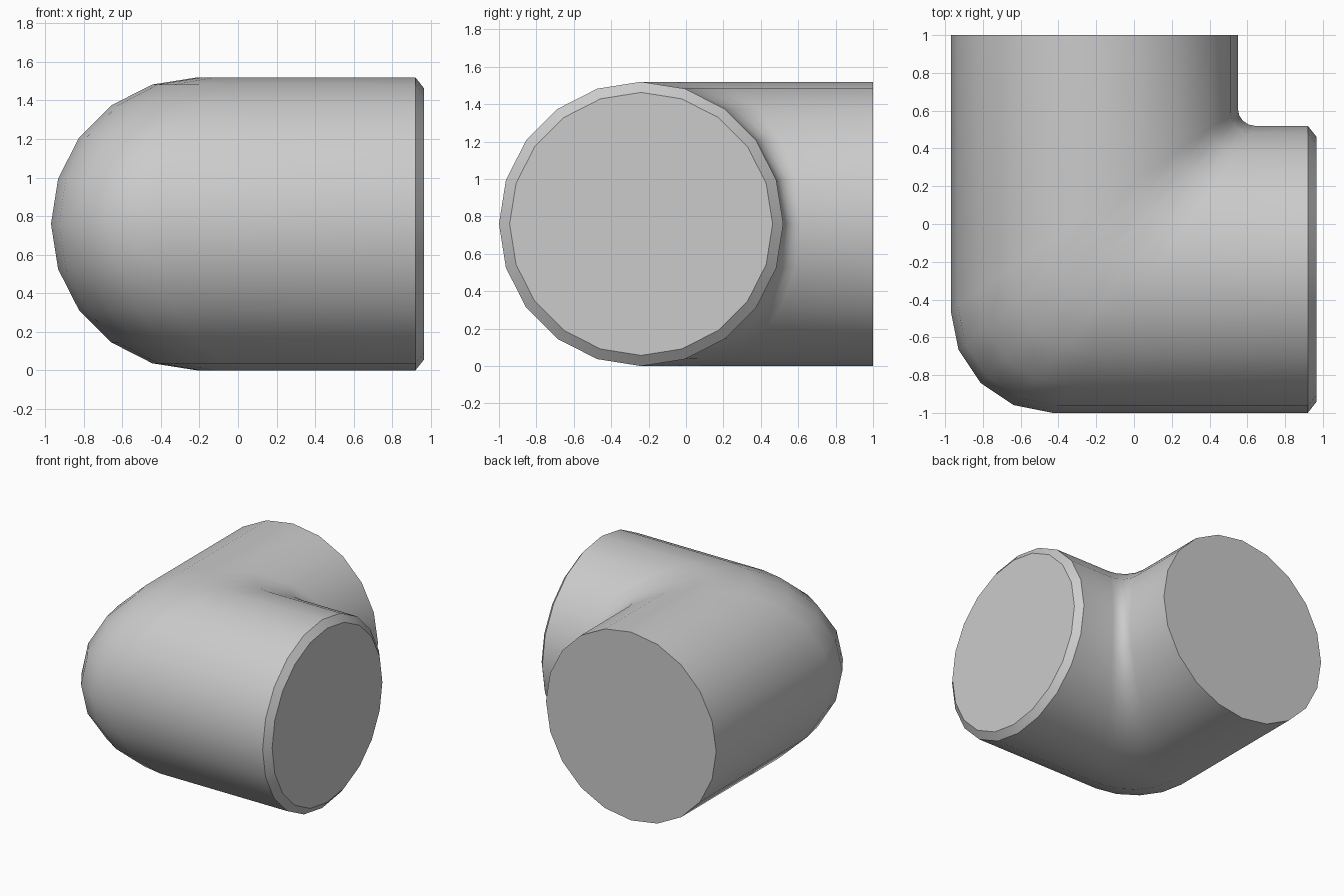
import bpy
import bmesh
import math

RADIUS = 0.76
SIDES = 20
BEND_STEPS = 4
AXIS_X, AXIS_Y = -0.21, -0.24   # where the two pipe axes meet
SIDE_END, SIDE_LIP, BACK_END = 0.92, 0.965, 1.0
LIP_SCALE = 0.925

cube = bpy.data.objects.get("Cube")
if cube:
    bpy.data.objects.remove(cube, do_unlink=True)


def make_material(name, colour):
    mat = bpy.data.materials.new(name)
    mat.use_nodes = True
    mat.diffuse_color = colour
    mat.node_tree.nodes["Principled BSDF"].inputs["Base Color"].default_value = colour
    return mat


def run_along_pipe(angle):
    """Points along one lengthwise line, from the side opening to the back opening."""
    offset = RADIUS * math.cos(angle)
    z = RADIUS + RADIUS * math.sin(angle)
    cx, cy = AXIS_X - offset, AXIS_Y - offset
    # The bend is tight on the inside and rounder on the outside
    bend = 0.315 + 0.225 * math.cos(angle)
    points = [
        (SIDE_LIP, AXIS_Y - offset * LIP_SCALE, RADIUS + (z - RADIUS) * LIP_SCALE),
        (SIDE_END, cy, z),
    ]
    for step in range(BEND_STEPS + 1):
        t = math.pi / 2 * step / BEND_STEPS
        points.append((cx + bend * (1 - math.sin(t)), cy + bend * (1 - math.cos(t)), z))
    points.append((cx, BACK_END, z))
    return points


# Elbow body: lengthwise lines joined into a closed tube
bm = bmesh.new()
lines = [[bm.verts.new(p) for p in run_along_pipe(2 * math.pi * i / SIDES)]
         for i in range(SIDES)]
for i, line in enumerate(lines):
    following = lines[(i + 1) % SIDES]
    for j in range(len(line) - 1):
        bm.faces.new((line[j], line[j + 1], following[j + 1], following[j]))

# Flat caps on both openings
for end in (0, -1):
    bm.faces.new([line[end] for line in lines])
bmesh.ops.recalc_face_normals(bm, faces=bm.faces)

mesh = bpy.data.meshes.new("elbow_pipe")
bm.to_mesh(mesh)
bm.free()
mesh.materials.append(make_material("light grey", (0.6, 0.6, 0.6, 1)))

elbow = bpy.data.objects.new("elbow_pipe", mesh)
bpy.context.collection.objects.link(elbow)
bpy.ops.object.select_all(action="DESELECT")
elbow.select_set(True)
bpy.context.view_layer.objects.active = elbow
bpy.ops.object.shade_smooth_by_angle(angle=math.radians(35))
